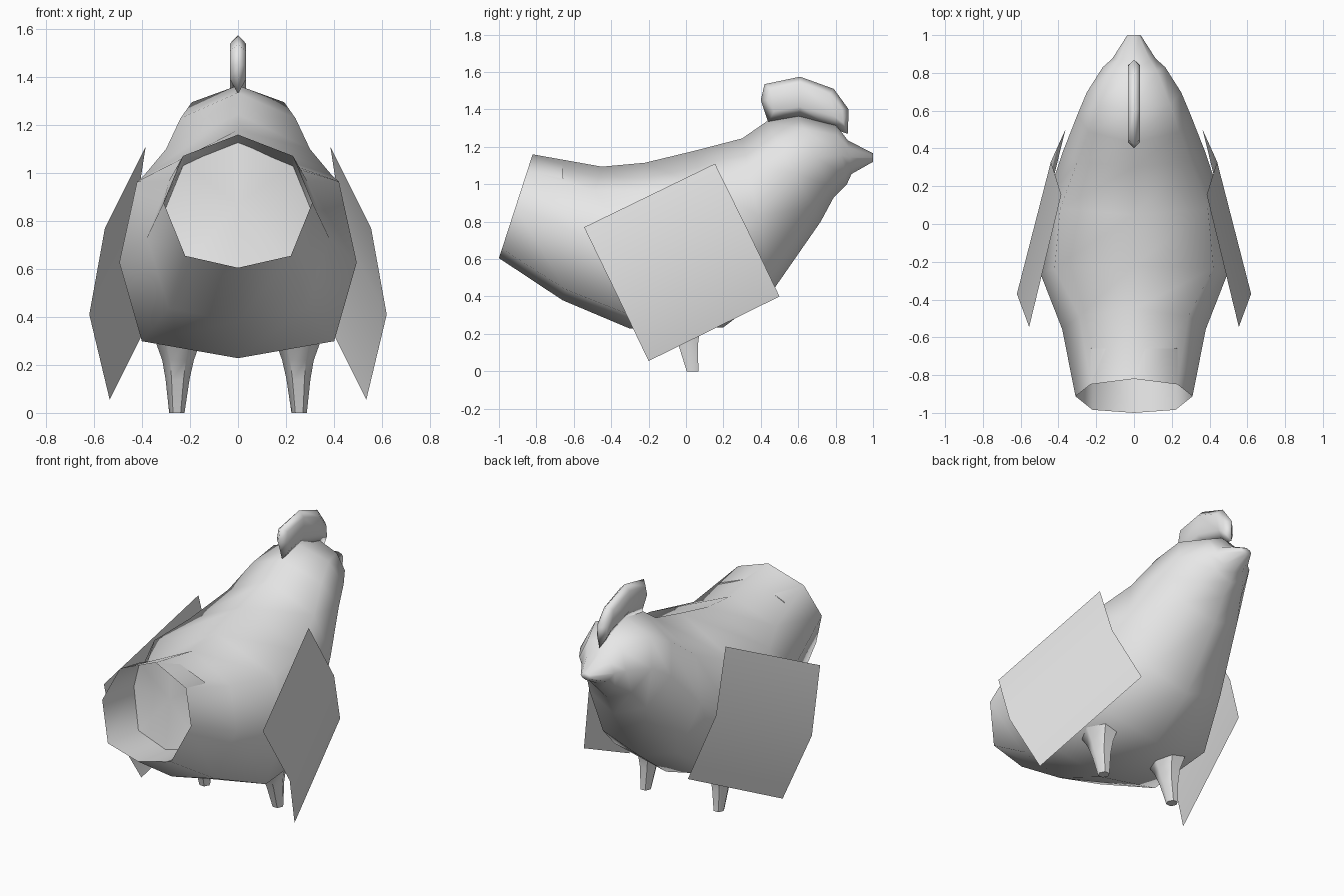
import bpy, math

if "Cube" in bpy.data.objects:
    bpy.data.objects.remove(bpy.data.objects["Cube"])

mat = bpy.data.materials.new("light grey")
mat.diffuse_color = (0.8, 0.8, 0.8, 1)
mat.use_nodes = True
mat.node_tree.nodes["Principled BSDF"].inputs["Base Color"].default_value = mat.diffuse_color


def make(name, verts, faces, angle=60):
    me = bpy.data.meshes.new(name)
    me.from_pydata([tuple(v) for v in verts], [], faces)
    me.materials.append(mat)
    ob = bpy.data.objects.new(name, me)
    bpy.context.collection.objects.link(ob)
    bpy.ops.object.select_all(action='DESELECT')
    ob.select_set(True)
    bpy.context.view_layer.objects.active = ob
    bpy.ops.object.shade_smooth_by_angle(angle=math.radians(angle))
    return ob


def bridge(rings, n):
    return [(r * n + i, r * n + (i + 1) % n, (r + 1) * n + (i + 1) % n, (r + 1) * n + i)
            for r in range(rings - 1) for i in range(n)]


def section(ty, tz, by, bz, w, uh, uw, lh, lw, mh=.49):
    half = [(0, 1), (uw * w, uh), (w, mh), (lw * w, lh), (0, 0)]
    ring = half + [(-x, f) for x, f in half[3:0:-1]]
    return [(x, by + (ty - by) * f, bz + (tz - bz) * f) for x, f in ring]


# Body: tilted octagonal sections from the tail rim to the beak tip
# (top y, top z, bottom y, bottom z, half width, upper height, upper width, lower height, lower width)
sections = [
    (-.82, 1.16, -1.0, .605, .31, .84, .74, .09, .71),
    (-.45, 1.094, -.66, .38, .38, .82, .76, .08, .76),
    (-.22, 1.115, -.30, .228, .495, .83, .85, .08, .81, .45),
    (.05, 1.18, .20, .235, .46, .80, .85, .08, .80, .42),
    (.30, 1.245, .47, .44, .375, .82, .80, .10, .70),
    (.43, 1.335, .72, .80, .30, .80, .80, .14, .66),
    (.60, 1.365, .79, .93, .25, .84, .77, .14, .62),
    (.80, 1.32, .86, 1.00, .165, .82, .74, .15, .60),
    (.865, 1.235, .885, 1.055, .115, .80, .74, .15, .60),
    (1.0, 1.165, 1.0, 1.12, .035, .80, .74, .20, .70),
]
verts = [v for s in sections for v in section(*s)]
n = len(sections)
make("body", verts, bridge(n, 8) + [tuple(range((n - 1) * 8, n * 8))], 100)

# Recessed rump: the tail rim pushed inward and closed by a shallow cap
rim = section(*sections[0])
depth = [.16, .19, .31, .30, .28, .30, .31, .19]
inner = [(x * .985, y + d, z - .033) for (x, y, z), d in zip(rim, depth)]
make("tail_recess", rim + inner, bridge(2, 8))
make("rump_cap", inner + [(0, -.68, .87)], [(i, (i + 1) % 8, 8) for i in range(8)], 80)

# Comb: bevelled curved crest on top of the head
outline = [(.44, 1.33), (.40, 1.45), (.42, 1.535), (.61, 1.575), (.79, 1.51),
           (.87, 1.40), (.865, 1.27), (.80, 1.29), (.61, 1.36)]
mid = [(.47, 1.39), (.435, 1.45), (.45, 1.51), (.61, 1.54), (.77, 1.48),
       (.835, 1.40), (.84, 1.33), (.79, 1.365), (.61, 1.415)]
m = len(outline)
verts = ([(-.033, y, z) for y, z in mid] + [(0, y, z) for y, z in outline]
         + [(.033, y, z) for y, z in mid])
strip = [(0, 1, 2), (0, 2, 3, 8), (3, 4, 7, 8), (4, 5, 6, 7)]
faces = bridge(3, m) + [tuple(reversed(f)) for f in strip]
faces += [tuple(i + 2 * m for i in f) for f in strip]
make("comb", verts, faces, 150)

for s, side in ((1, "right"), (-1, "left")):
    # Wing: thin sheet folded along its middle
    w = [(.385, .155, 1.11), (.555, -.545, .77), (.44, .33, .755),
         (.62, -.37, .41), (.363, .50, .40), (.535, -.20, .055)]
    wf = [(0, 1, 3, 2), (2, 3, 5, 4)]
    make(side + "_wing", [(s * x, y, z) for x, y, z in w],
         [f[::-s] if s > 0 else f for f in wf])

    # Leg: tapered hexagonal stump flaring into the belly
    verts = []
    for cx, cy, z, r, ry in ((.255, .035, 0, .032, .036), (.252, .012, .14, .05, .06),
                             (.25, .0, .22, .066, .085), (.25, -.01, .30, .095, .13)):
        verts += [(s * cx + r * math.cos(math.tau * i / 6),
                   cy + ry * math.sin(math.tau * i / 6), z) for i in range(6)]
    make(side + "_leg", verts, bridge(4, 6) + [(5, 4, 3, 2, 1, 0)])

# Consistent outward normals on the closed-looking parts
for ob in bpy.context.scene.objects:
    if not ob.name.endswith(("body", "comb", "leg")):
        continue
    bpy.ops.object.select_all(action='DESELECT')
    ob.select_set(True)
    bpy.context.view_layer.objects.active = ob
    bpy.ops.object.mode_set(mode='EDIT')
    bpy.ops.mesh.select_all(action='SELECT')
    bpy.ops.mesh.normals_make_consistent(inside=False)
    bpy.ops.object.mode_set(mode='OBJECT')
